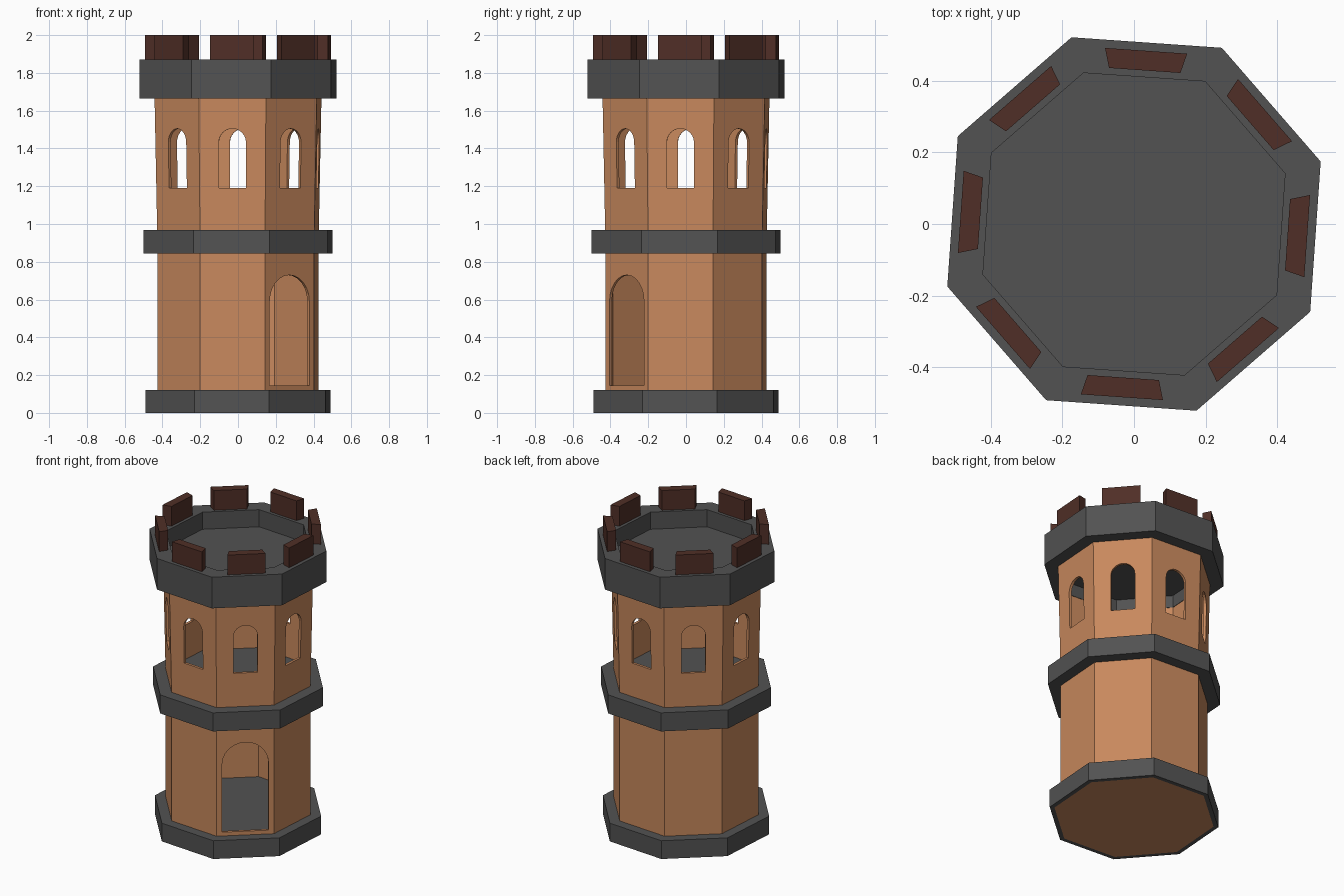
import bpy, bmesh, math

if "Cube" in bpy.data.objects:
    bpy.data.objects.remove(bpy.data.objects["Cube"])

ROT = math.radians(18.5)          # twist of the octagon
STEP = math.pi / 4
FACES = [ROT + STEP * (k + 0.5) for k in range(8)]   # face directions
DOOR_DIR = math.radians(311)


def material(name, rgb):
    m = bpy.data.materials.new(name)
    m.diffuse_color = (*rgb, 1)
    m.use_nodes = True
    m.node_tree.nodes["Principled BSDF"].inputs["Base Color"].default_value = m.diffuse_color
    return m


STONE = material("dark_stone", (0.085, 0.085, 0.085))
BRICK = material("orange_brick", (0.58, 0.25, 0.11))
MERLON = material("brown_brick", (0.08, 0.028, 0.02))


def finish(name, bm, mat=None):
    bmesh.ops.recalc_face_normals(bm, faces=bm.faces)
    me = bpy.data.meshes.new(name)
    bm.to_mesh(me)
    bm.free()
    ob = bpy.data.objects.new(name, me)
    bpy.context.collection.objects.link(ob)
    if mat:
        me.materials.append(mat)
    return ob


def octagon(bm, r, z):
    return [bm.verts.new((r * math.cos(ROT + STEP * k), r * math.sin(ROT + STEP * k), z))
            for k in range(8)]


def bridge(bm, a, b):
    n = len(a)
    for i in range(n):
        j = (i + 1) % n
        bm.faces.new((a[i], a[j], b[j], b[i]))


def prism(name, r, z0, z1, mat):
    bm = bmesh.new()
    a, b = octagon(bm, r, z0), octagon(bm, r, z1)
    bridge(bm, a, b)
    bm.faces.new(a)
    bm.faces.new(b)
    return finish(name, bm, mat)


def tube(name, profile, mat):
    """Closed (radius, z) profile swept around the octagon."""
    bm = bmesh.new()
    loops = [octagon(bm, r, z) for r, z in profile]
    for i in range(len(loops)):
        bridge(bm, loops[i - 1], loops[i])
    return finish(name, bm, mat)


def extrude_outline(bm, inner, outer):
    a = [bm.verts.new(p) for p in inner]
    b = [bm.verts.new(p) for p in outer]
    bridge(bm, a, b)
    bm.faces.new(a)
    bm.faces.new(b)


def place(ang, r, s, z):
    """Point at distance r along a face direction and s sideways."""
    c, d = math.cos(ang), math.sin(ang)
    return (r * c - s * d, r * d + s * c, z)


def cut_arches(wall, name, dirs, half, z0, z1):
    spring = z1 - half
    pts = [(-half, z0), (half, z0)]
    pts += [(half * math.cos(math.pi * i / 12), spring + half * math.sin(math.pi * i / 12))
            for i in range(13)]
    bm = bmesh.new()
    for ang in dirs:
        extrude_outline(bm, [place(ang, 0.35, s, z) for s, z in pts],
                        [place(ang, 0.55, s, z) for s, z in pts])
    cutter = finish(name, bm)
    cutter.hide_render = True
    cutter.hide_set(True)
    mod = wall.modifiers.new("openings", 'BOOLEAN')
    mod.operation = 'DIFFERENCE'
    mod.solver = 'EXACT'
    mod.object = cutter


# Base: grey kerb, floor and brick underside
tube("base_ring", [(0.488, 0), (0.517, 0), (0.517, 0.12), (0.44, 0.12), (0.44, 0.10), (0.488, 0.10)], STONE)
prism("base_underside", 0.488, 0, 0.02, BRICK)
prism("ground_floor", 0.445, 0.09, 0.118, STONE)

# Lower storey with arched doorway
lower = tube("lower_wall", [(0.432, 0.11), (0.450, 0.11), (0.450, 0.86), (0.432, 0.86)], BRICK)
cut_arches(lower, "door_cutter", [DOOR_DIR], 0.139, 0.145, 0.73)

# Middle band, also the upper floor
prism("middle_band", 0.528, 0.845, 0.967, STONE)

# Upper storey, flaring slightly, a window in every face
upper = tube("upper_wall", [(0.433, 0.955), (0.451, 0.955), (0.466, 1.675), (0.448, 1.675)], BRICK)
cut_arches(upper, "window_cutter", FACES, 0.072, 1.19, 1.505)

# Parapet and roof deck
tube("parapet", [(0.445, 1.665), (0.55, 1.665), (0.55, 1.87), (0.445, 1.87)], STONE)
prism("roof_deck", 0.447, 1.745, 1.757, STONE)

# Merlons
bm = bmesh.new()
for ang in FACES:
    plan = [(0.43, -0.10), (0.485, -0.115), (0.485, 0.115), (0.43, 0.10)]
    extrude_outline(bm, [place(ang, r, s, 1.865) for r, s in plan],
                    [place(ang, r, s, 2.0) for r, s in plan])
finish("merlons", bm, MERLON)
